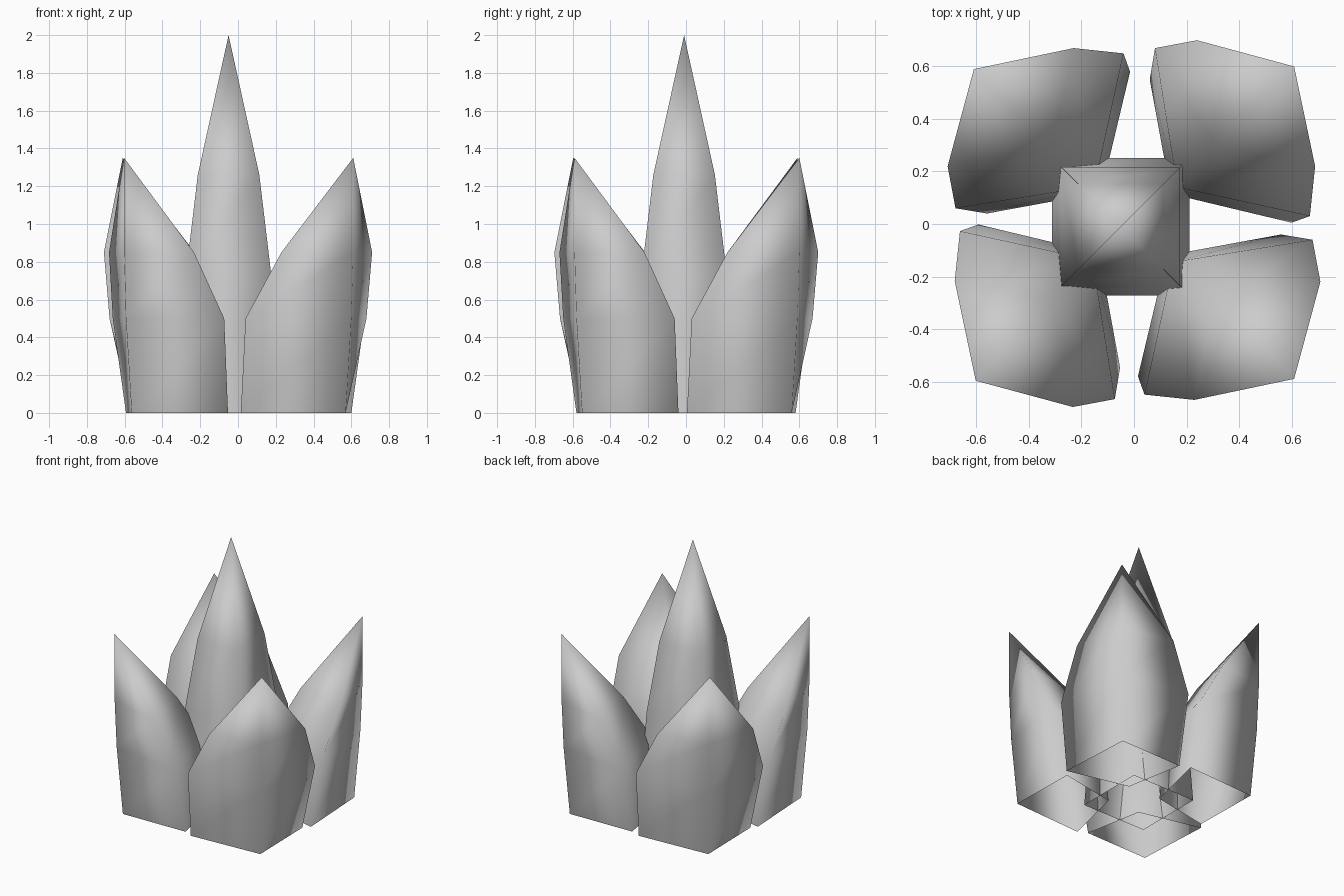
import bpy
import bmesh
from math import cos, sin, radians

cube = bpy.data.objects.get("Cube")
if cube:
    bpy.data.objects.remove(cube, do_unlink=True)

# Single stone-grey colour
grey = bpy.data.materials.new("plain_grey")
grey.use_nodes = True
color = (0.6, 0.6, 0.6, 1)
grey.diffuse_color = color
grey.node_tree.nodes["Principled BSDF"].inputs["Base Color"].default_value = color


def spike(name, sections, tip):
    """Hollow four-sided spike: stacked (height, corners) rings closed by a tip."""
    bm = bmesh.new()
    rings = [[bm.verts.new((x, y, z)) for x, y in ring] for z, ring in sections]
    point = bm.verts.new(tip)
    for i in range(4):
        j = (i + 1) % 4
        for low, high in zip(rings, rings[1:]):
            bm.faces.new((low[i], low[j], high[j], high[i]))
        bm.faces.new((rings[-1][i], rings[-1][j], point))
    for face in bm.faces:
        face.smooth = True
    bmesh.ops.recalc_face_normals(bm, faces=bm.faces)
    mesh = bpy.data.meshes.new(name)
    bm.to_mesh(mesh)
    bm.free()
    mesh.materials.append(grey)
    obj = bpy.data.objects.new(name, mesh)
    bpy.context.collection.objects.link(obj)
    return obj


def square(cx, cy, h):
    return [(cx - h, cy - h), (cx + h, cy - h), (cx + h, cy + h), (cx - h, cy + h)]


# Tall upright spike in the middle
cx, cy = -0.05, -0.01
spike("center_spike",
      [(z, square(cx, cy, h)) for z, h in ((0, 0.262), (0.74, 0.225), (1.26, 0.163))],
      (cx, cy, 2.0))

# Outer petal: corners run inner, right, outer, left
petal = [
    (0.0, [(0.14, 0.115), (0.60, 0.005), (0.57, 0.56), (0.06, 0.55)]),
    (0.5, [(0.165, 0.14), (0.67, 0.03), (0.60, 0.59), (0.08, 0.67)]),
    (0.85, [(0.31, 0.30), (0.69, 0.22), (0.61, 0.60), (0.24, 0.70)]),
]
petal_tip = (0.61, 0.60, 1.35)


def turned(p, angle, shift):
    c, s = cos(angle), sin(angle)
    return (p[0] * c - p[1] * s + shift[0], p[0] * s + p[1] * c + shift[1])


# Four petals around the middle, each a quarter turn on
layout = [("back_left_petal", 0, (0, 0)), ("back_right_petal", 90, (-0.01, -0.02)),
          ("front_right_petal", 180, (0.007, 0.003)), ("front_left_petal", 270, (0.01, 0.02))]
for name, degrees, shift in layout:
    a = radians(degrees)
    rings = [(z, [turned(p, a, shift) for p in ring]) for z, ring in petal]
    spike(name, rings, (*turned(petal_tip, a, shift), petal_tip[2]))
